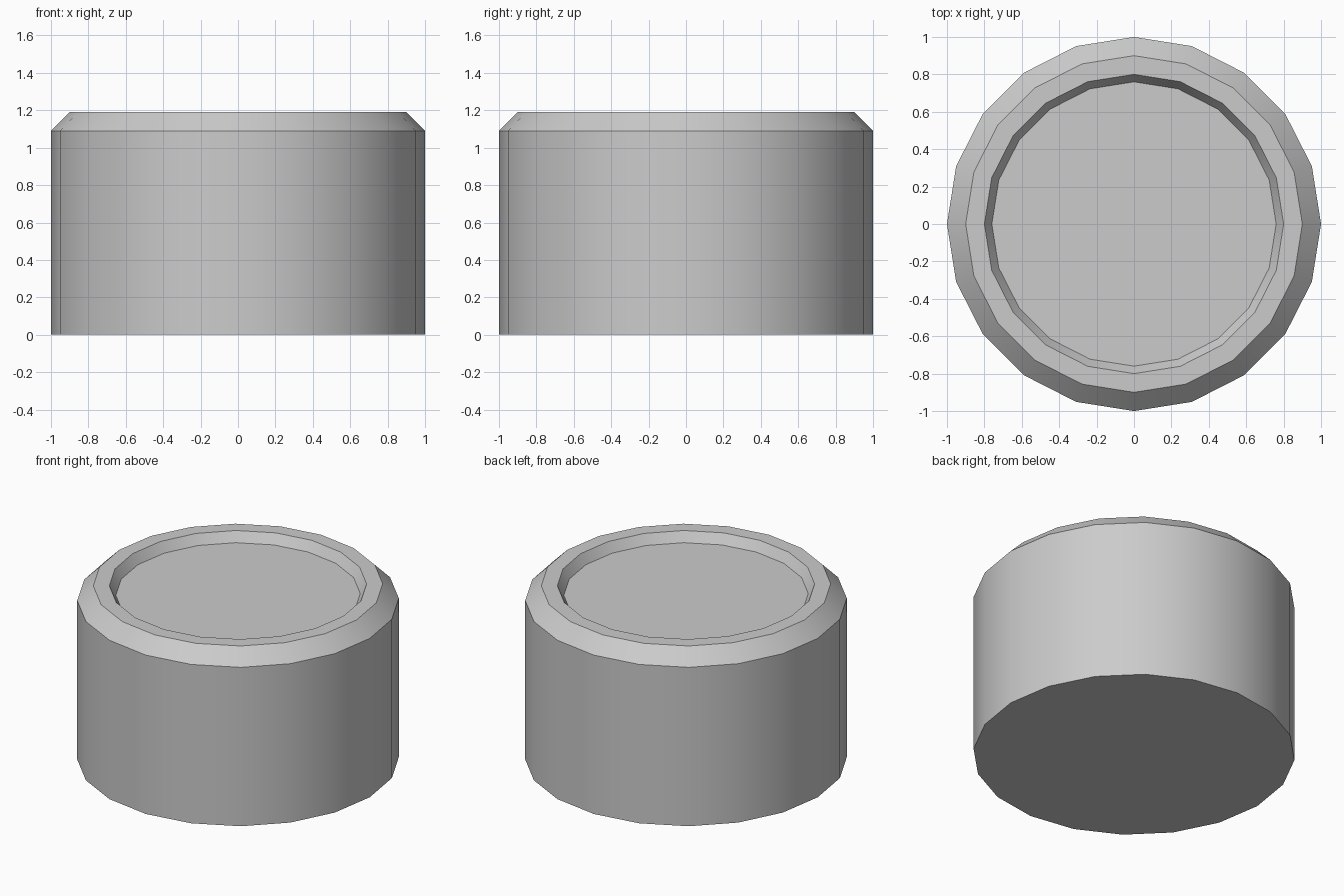
import bpy, bmesh, math

if "Cube" in bpy.data.objects:
    bpy.data.objects.remove(bpy.data.objects["Cube"])

SIDES = 20
# Outer wall, chamfer, flat rim and shallow recess as (radius, height)
PROFILE = [(1.0, 0.0), (1.0, 1.09), (0.9, 1.19), (0.8, 1.19), (0.76, 1.125)]

bm = bmesh.new()
rings = [[bm.verts.new((r * math.cos(2 * math.pi * i / SIDES),
                        r * math.sin(2 * math.pi * i / SIDES), z))
          for i in range(SIDES)] for r, z in PROFILE]

# Side bands between neighbouring rings
for low, high in zip(rings, rings[1:]):
    for i in range(SIDES):
        j = (i + 1) % SIDES
        bm.faces.new((low[i], low[j], high[j], high[i]))

# Base and recessed top
bm.faces.new(rings[0][::-1])
bm.faces.new(rings[-1])

mesh = bpy.data.meshes.new("round_block")
bm.to_mesh(mesh)
bm.free()
block = bpy.data.objects.new("round_block", mesh)
bpy.context.collection.objects.link(block)

# Smooth round the wall, keep the rim edges sharp
bpy.context.view_layer.objects.active = block
block.select_set(True)
bpy.ops.object.shade_smooth_by_angle(angle=math.radians(30))
